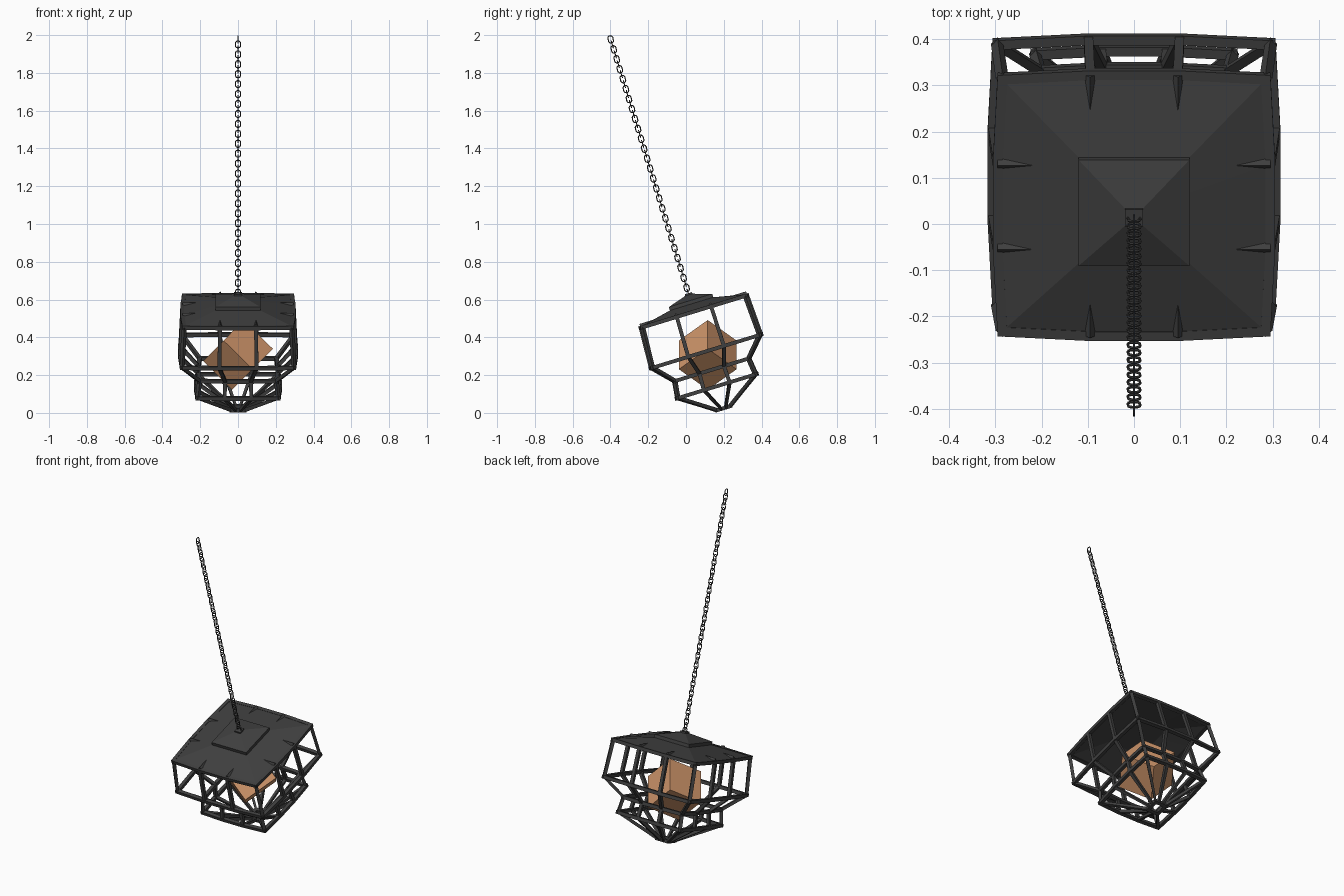
import bpy, bmesh, math
from mathutils import Vector, Matrix

if "Cube" in bpy.data.objects:
    bpy.data.objects.remove(bpy.data.objects["Cube"])

TILT = Matrix.Translation((0, 0.042, 0.536)) @ Matrix.Rotation(math.radians(17), 4, 'X')


def material(name, rgb):
    m = bpy.data.materials.new(name)
    m.diffuse_color = (*rgb, 1)
    m.use_nodes = True
    m.node_tree.nodes["Principled BSDF"].inputs["Base Color"].default_value = m.diffuse_color
    return m


IRON = material("dark iron", (0.05, 0.05, 0.05))
AMBER = material("amber stone", (0.62, 0.30, 0.145))


def finish(bm, name, mat, matrix=None):
    bmesh.ops.recalc_face_normals(bm, faces=bm.faces)
    me = bpy.data.meshes.new(name)
    bm.to_mesh(me)
    bm.free()
    me.materials.append(mat)
    ob = bpy.data.objects.new(name, me)
    if matrix is not None:
        ob.matrix_world = matrix
    bpy.context.collection.objects.link(ob)
    return ob


def skin(bm, loops, closed=False, caps=True):
    """Bridge equal-length loops of points."""
    vs = [[bm.verts.new(p) for p in lp] for lp in loops]
    n = len(vs[0])
    pairs = list(zip(vs, vs[1:])) + ([(vs[-1], vs[0])] if closed else [])
    for a, b in pairs:
        for i in range(n):
            j = (i + 1) % n
            bm.faces.new((a[i], a[j], b[j], b[i]))
    if caps and not closed:
        bm.faces.new(vs[0])
        bm.faces.new(vs[-1])


def outline(r, h, bulge=1.035):
    """Square outline with two slightly bulged points on every side."""
    out = []
    for k in range(4):
        rot = Matrix.Rotation(k * math.pi / 2, 3, 'Z')
        for x, y in ((-r, -r), (-r / 3, -r * bulge), (r / 3, -r * bulge)):
            out.append(rot @ Vector((x, y, h)))
    return out


# Cage levels: half width, height along the tilted axis
LEVELS = [(0.295, 0.0), (0.306, -0.22), (0.213, -0.322), (0.224, -0.413), (0.045, -0.535)]
T = 0.01

# Horizontal hoops
bm = bmesh.new()
for r, h in LEVELS:
    skin(bm, [outline(r, h - T), outline(r, h + T),
              outline(r - 2 * T, h + T), outline(r - 2 * T, h - T)], closed=True)
finish(bm, "cage_hoops", IRON, TILT)

# Twelve bent ribs
bm = bmesh.new()
rings = [outline(r - T, h) for r, h in LEVELS]
for i in range(12):
    path = [ring[i] for ring in rings]
    k = i % 3
    quarter = Matrix.Rotation((i // 3) * math.pi / 2, 3, 'Z')
    side = quarter @ (Vector((1, -1, 0)).normalized() if k == 0 else Vector((1, 0, 0)))
    loops = []
    for j, p in enumerate(path):
        a = (p - path[j - 1]).normalized() if j else Vector()
        b = (path[j + 1] - p).normalized() if j < len(path) - 1 else Vector()
        n = (a + b).normalized().cross(side).normalized()
        w = T if j < 4 else 0.006
        loops.append([p + side * w * u + n * T * v
                      for u, v in ((-1, -1), (1, -1), (1, 1), (-1, 1))])
    skin(bm, loops)
finish(bm, "cage_ribs", IRON, TILT)


def square(r, h):
    return [Vector((x * r, y * r, h)) for x, y in ((-1, -1), (1, -1), (1, 1), (-1, 1))]


# Roof shell, stepped cap and its small knob
bm = bmesh.new()
skin(bm, [outline(0.285, -0.008), outline(0.285, 0.006), outline(0.12, 0.043, 1.0),
          outline(0.12, 0.033, 1.0)], closed=False, caps=False)
skin(bm, [outline(0.12, 0.033, 1.0), outline(0.285, -0.008)], caps=False)
finish(bm, "roof", IRON, TILT)
bm = bmesh.new()
skin(bm, [square(0.12, 0.033), square(0.12, 0.062), square(0.02, 0.093), square(0.02, 0.102)])
finish(bm, "roof_cap", IRON, TILT)

# Pointed rib ends lying on the roof
bm = bmesh.new()
for k in range(4):
    rot = Matrix.Rotation(k * math.pi / 2, 3, 'Z')
    for x in (-0.095, 0.095):
        l, r, top, tip = [bm.verts.new(rot @ Vector(p)) for p in
                          ((x - 0.014, -0.295, 0.004), (x + 0.014, -0.295, 0.004),
                           (x, -0.295, 0.022), (x, -0.215, 0.022))]
        for f in ((l, r, top), (l, top, tip), (r, tip, top), (l, tip, r)):
            bm.faces.new(f)
finish(bm, "roof_spikes", IRON, TILT)

# Chain of alternating oval links
bm = bmesh.new()
for i in range(52):
    centre = Vector((0, 0, 1.507 - i * 0.0275))
    turn = Matrix.Rotation(math.pi / 2 * ((i + 1) % 2), 3, 'Z')
    loops = []
    for s in range(14):
        a = 2 * math.pi * s / 14
        out = Vector((math.cos(a), 0, math.sin(a)))
        mid = out * 0.0135 + Vector((0, 0, math.copysign(0.0063, math.sin(a + 0.001))))
        loops.append([centre + turn @ (mid + 0.003 * (out * math.cos(t) + Vector((0, math.sin(t), 0))))
                      for t in [2 * math.pi * q / 6 for q in range(6)]])
    skin(bm, loops, closed=True)
finish(bm, "chain", IRON, TILT)

# Cube-shaped glowing stone balanced with its diagonal lying sideways
bm = bmesh.new()
a = math.radians(10)
d, u, v = Vector((math.cos(a), 0, math.sin(a))), Vector((-math.sin(a), 0, math.cos(a))), Vector((0, 1, 0))
corners = []
for sgn in (1, -1):
    corners.append(d * 0.187 * sgn)
    for ang in (90, 210, 330):
        t = math.radians(ang)
        corners.append((d * 0.0623 + 0.1763 * (v * math.cos(t) + u * math.sin(t))) * sgn)
for p in corners:
    bm.verts.new(p + Vector((0, 0.115, 0.307)))
bmesh.ops.convex_hull(bm, input=bm.verts)
bmesh.ops.dissolve_limit(bm, angle_limit=0.02, verts=bm.verts, edges=bm.edges)
finish(bm, "stone", AMBER)
